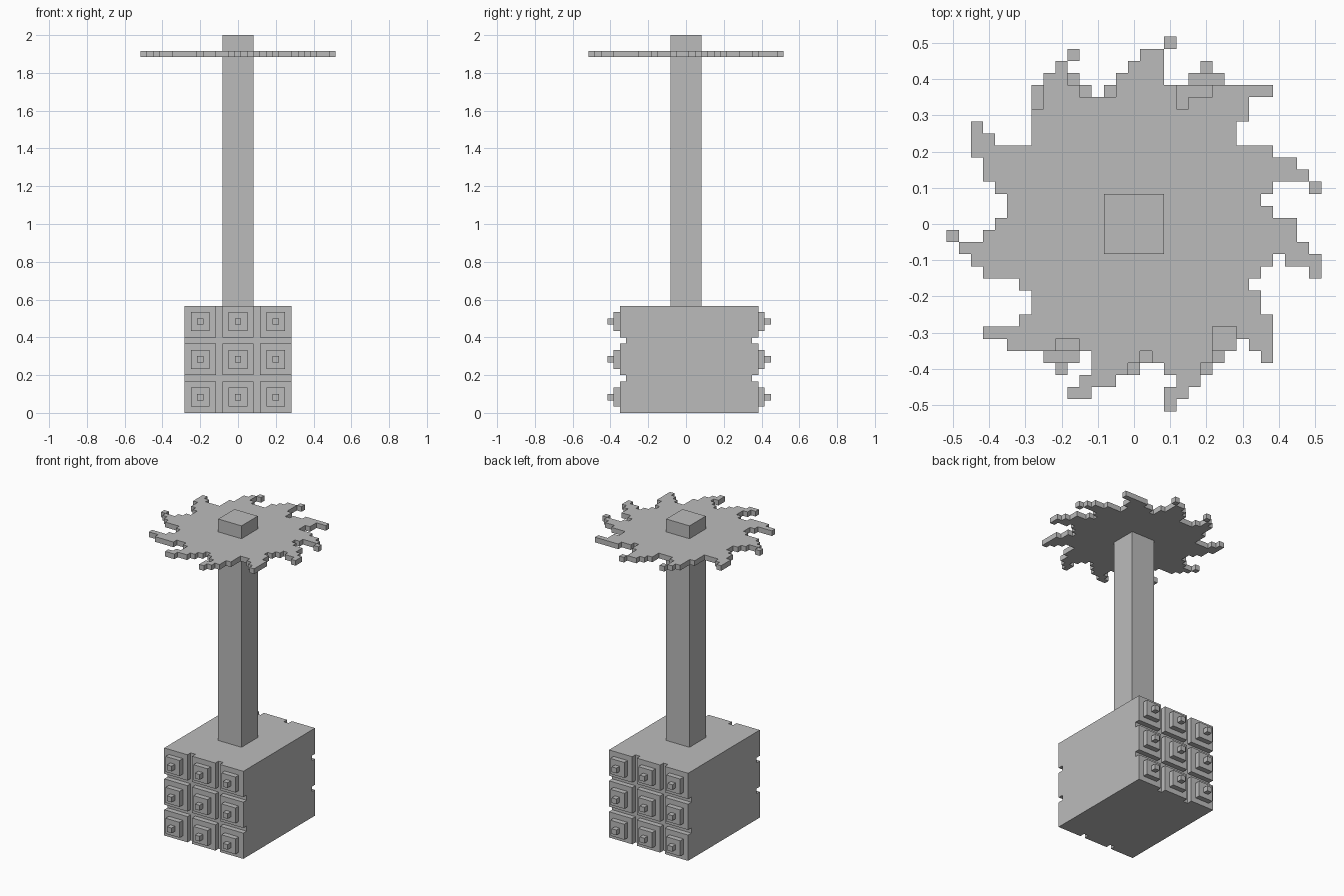
import bpy
import bmesh
from mathutils import Matrix, Vector

U = 1 / 30  # size of one block

default_cube = bpy.data.objects.get("Cube")
if default_cube:
    bpy.data.objects.remove(default_cube, do_unlink=True)

grey = bpy.data.materials.new("plain_grey")
grey.use_nodes = True
grey.diffuse_color = (0.5, 0.5, 0.5, 1)
grey.node_tree.nodes["Principled BSDF"].inputs["Base Color"].default_value = grey.diffuse_color


def finish(name, bm):
    """Turn a bmesh in block units into a named object."""
    bmesh.ops.recalc_face_normals(bm, faces=bm.faces)
    bmesh.ops.scale(bm, vec=(U, U, U), verts=bm.verts)
    mesh = bpy.data.meshes.new(name)
    bm.to_mesh(mesh)
    bm.free()
    mesh.materials.append(grey)
    obj = bpy.data.objects.new(name, mesh)
    bpy.context.collection.objects.link(obj)


def add_box(bm, low, high):
    low, high = Vector(low), Vector(high)
    matrix = Matrix.Translation((low + high) / 2) @ Matrix.Diagonal((*(high - low), 1))
    bmesh.ops.create_cube(bm, size=1, matrix=matrix)


def box(name, low, high):
    bm = bmesh.new()
    add_box(bm, low, high)
    finish(name, bm)


# Base block and the tall square handle
FRONT, BACK = -9.5, 10.5
box("base_core", (-8.5, FRONT, 0), (8.5, BACK, 17))
box("handle", (-2.5, -2.5, 17), (2.5, 2.5, 60))


# Stepped studs: three by three on the front and on the back
def stud_panel(name, face_y, direction):
    bm = bmesh.new()
    for x in (-6, 0, 6):
        for z in (2.5, 8.5, 14.5):
            for step, half in enumerate((2.5, 1.5, 0.5)):
                y0 = face_y + direction * step
                y1 = y0 + direction
                add_box(bm, (x - half, min(y0, y1), z - half),
                        (x + half, max(y0, y1), z + half))
    finish(name, bm)


stud_panel("front_studs", FRONT, -1)
stud_panel("back_studs", BACK, 1)

# Jagged blade: filled runs of blocks (first, last) for each row, back to front
ROWS = [
    [(3, 3)],
    [(-5, -5), (1, 2)],
    [(-6, -6), (0, 2)],
    [(-7, -6), (-1, 2)],
    [(-7, -5), (-1, 3), (7, 11)],
    [(-7, 3), (5, 9)],
    [(-8, 9)],
    [(-13, -13), (-8, 8)],
    [(-13, -12), (-8, 8)],
    [(-13, 11)],
    [(-12, 13)],
    [(-12, 14)],
    [(-11, 11), (15, 15)],
    [(-10, 10)],
    [(-10, 11)],
    [(-11, 13)],
    [(-15, -15), (-12, 13)],
    [(-14, 14)],
    [(-13, 11), (13, 15)],
    [(-12, 10), (15, 15)],
    [(-9, 9)],
    [(-8, 10)],
    [(-8, 10)],
    [(-9, 11)],
    [(-12, 6), (9, 11)],
    [(-10, -7), (-4, 6), (10, 11)],
    [(-3, 0), (2, 6), (11, 11)],
    [(-3, -1), (3, 5)],
    [(-4, -2), (4, 5)],
    [(-5, -4), (3, 4)],
    [(3, 3)],
]


def build_blade():
    bm = bmesh.new()
    corners = {}

    def corner(x, y):
        if (x, y) not in corners:
            corners[x, y] = bm.verts.new((x - 0.5, y - 0.5, 56.5))
        return corners[x, y]

    for index, runs in enumerate(ROWS):
        y = len(ROWS) // 2 - index
        for first, last in runs:
            for x in range(first, last + 1):
                bm.faces.new((corner(x, y), corner(x + 1, y),
                              corner(x + 1, y + 1), corner(x, y + 1)))
    # Thicken the flat outline by one block, keeping the underside
    result = bmesh.ops.extrude_face_region(bm, geom=bm.faces[:], use_keep_orig=True)
    raised = [v for v in result["geom"] if isinstance(v, bmesh.types.BMVert)]
    bmesh.ops.translate(bm, vec=(0, 0, 1), verts=raised)
    finish("jagged_blade", bm)


build_blade()
